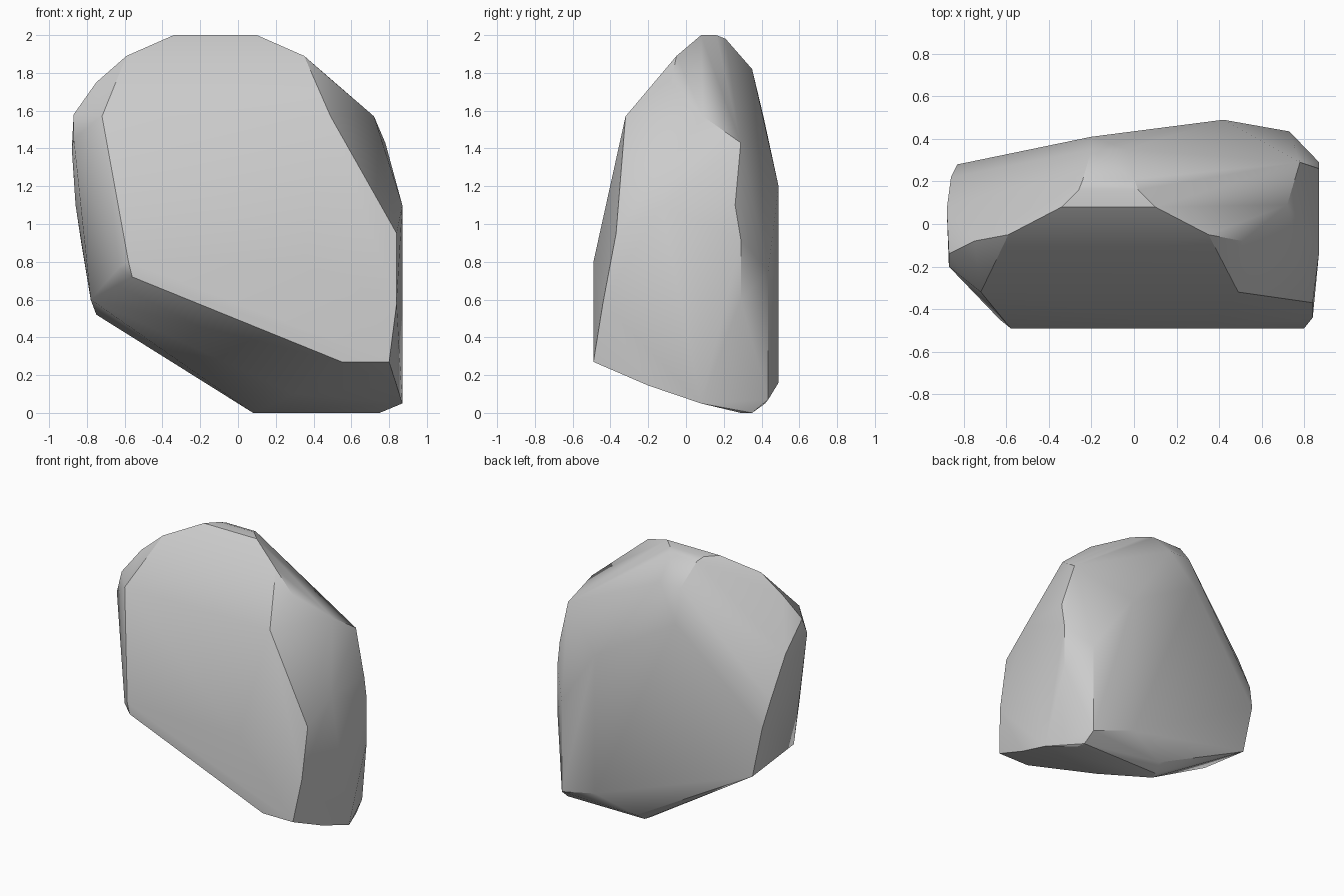
import bpy
import bmesh
import math

default_cube = bpy.data.objects.get("Cube")
if default_cube:
    bpy.data.objects.remove(default_cube, do_unlink=True)


def flat_colour(name, rgb):
    material = bpy.data.materials.new(name)
    material.use_nodes = True
    colour = (*rgb, 1)
    material.diffuse_color = colour
    shader = next(n for n in material.node_tree.nodes if n.type == "BSDF_PRINCIPLED")
    shader.inputs["Base Color"].default_value = colour
    shader.inputs["Roughness"].default_value = 1
    return material


def span(x_start, x_end, y, z):
    """Both ends of a ridge that runs straight across the stone."""
    return [(x_start, y, z), (x_end, y, z)]


def upright(x, y, z_low, z_high):
    """Both ends of a vertical ridge."""
    return [(x, y, z_low), (x, y, z_high)]


# Crown: level top, then the shoulders falling away
crown = (
    span(-.34, .1, .08, 2)
    + span(-.26, .02, .16, 2)
    + span(-.24, 0, .21, 1.98)
    + span(-.2, -.03, .35, 1.82)
    + span(-.59, .35, -.05, 1.89)
    + [(-.75, -.08, 1.75), (.51, -.08, 1.75)]
)

# Broad front face, leaning back above its middle
front = (
    span(-.72, .49, -.32, 1.57)
    + span(-.58, .35, -.49, .8)
    + span(.55, .8, -.49, .27)
    + [(-.56, -.49, .72), (-.63, -.45, .77)]
    + [(.84, -.37, .95), (.84, -.44, .58)]
)

# Steep side towards +x
left_side = (
    upright(.87, .29, .6, .92)
    + [(.72, .09, 1.57), (.78, .29, 1.43)]
    + [(.87, .26, 1.1), (.87, -.13, 1.1)]
    + [(.84, -.2, .145), (.87, .08, .05)]
)

# Rounded side towards -x
right_side = [
    (-.87, -.14, 1.58), (-.87, -.2, 1.45), (-.88, .07, 1.4),
    (-.86, .22, 1.1), (-.83, .28, .9),
    (-.78, -.17, .6), (-.75, .28, .52),
]

# Back face with its chamfered corner
back = (
    upright(.42, .49, .16, 1.2)
    + upright(.73, .435, .07, .75)
    + [(-.2, .41, 1.57), (.12, .42, .05)]
)

# Narrow foot that rests on the ground
foot = span(.08, .75, .29, 0) + span(.1, .74, .35, 0) + [(.3, -.05, .1)]

# Wrap one convex skin around all the ridges
bm = bmesh.new()
for ridge_points in (crown, front, left_side, right_side, back, foot):
    for point in ridge_points:
        bm.verts.new(point)
bmesh.ops.convex_hull(bm, input=bm.verts[:])
loose = [v for v in bm.verts if not v.link_faces]
bmesh.ops.delete(bm, geom=loose, context="VERTS")

# Merge the nearly level triangles into larger facets
bmesh.ops.dissolve_limit(
    bm, angle_limit=math.radians(1), verts=bm.verts[:], edges=bm.edges[:]
)
bmesh.ops.recalc_face_normals(bm, faces=bm.faces[:])

mesh = bpy.data.meshes.new("boulder")
bm.to_mesh(mesh)
bm.free()
mesh.materials.append(flat_colour("stone grey", (.6, .6, .6)))

boulder = bpy.data.objects.new("boulder", mesh)
bpy.context.collection.objects.link(boulder)
bpy.context.view_layer.objects.active = boulder
boulder.select_set(True)
bpy.ops.object.shade_smooth_by_angle(angle=math.radians(30))
